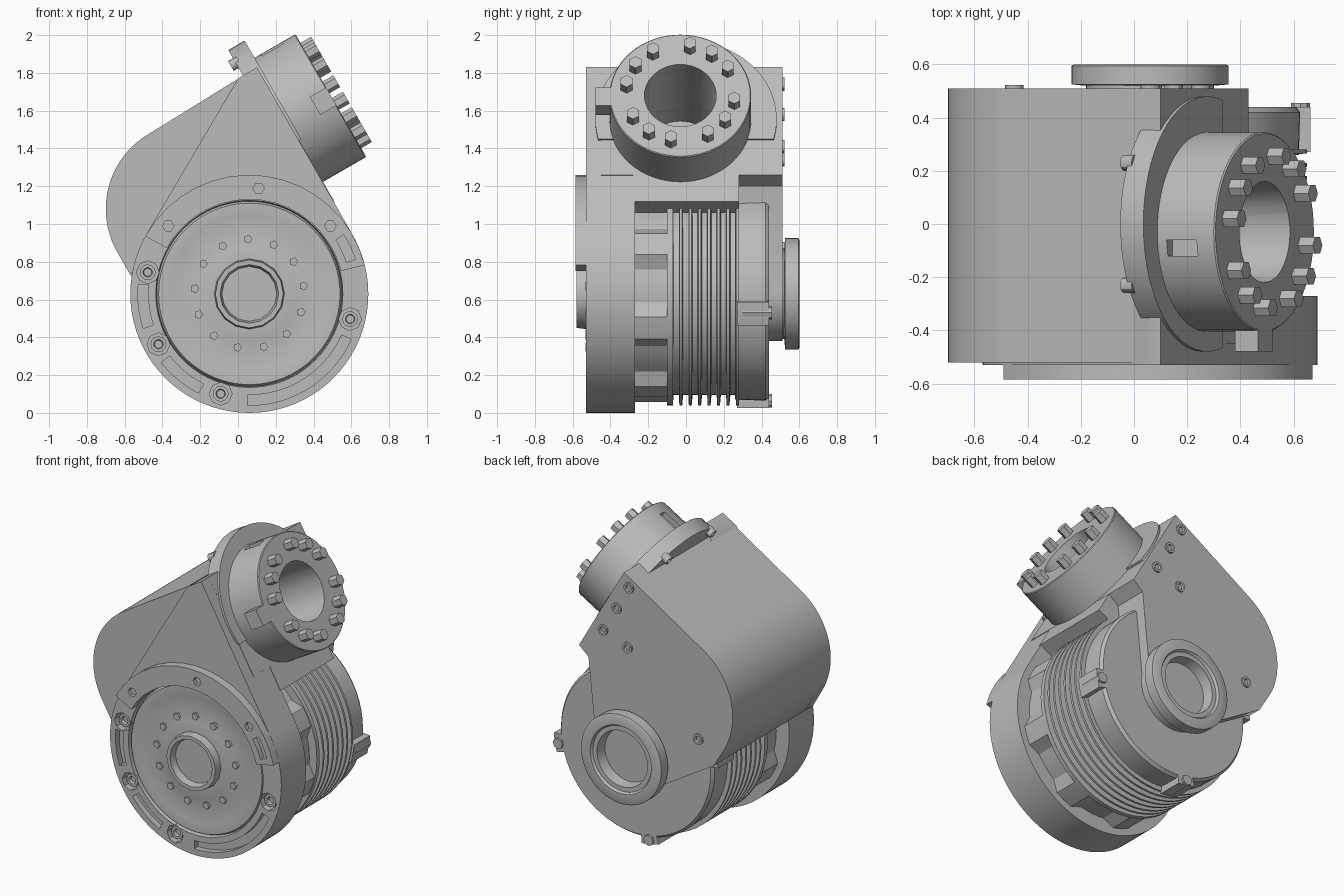
import bpy, bmesh
from math import cos, sin, radians, pi
from mathutils import Matrix

cube = bpy.data.objects.get("Cube")
if cube:
    bpy.data.objects.remove(cube)

grey = bpy.data.materials.new("machined_grey")
grey.use_nodes = True
GREY = (0.5, 0.5, 0.5, 1)
grey.diffuse_color = GREY
grey.node_tree.nodes["Principled BSDF"].inputs["Base Color"].default_value = GREY

# Frames: the extrusion axis is local z. FRONT and DRUM extrude towards -y, OUT along the tilted output axis.
FRONT = Matrix.Rotation(pi / 2, 4, 'X')
DRUM = Matrix.Translation((0.06, 0, 0.63)) @ FRONT
OUT = Matrix.Translation((0.275, -0.03, 1.555)) @ Matrix.Rotation(pi / 3, 4, 'Y')
parts = []


def make(name, bm, frame):
    bmesh.ops.remove_doubles(bm, verts=bm.verts, dist=0.0001)
    bmesh.ops.recalc_face_normals(bm, faces=bm.faces)
    me = bpy.data.meshes.new(name)
    bm.to_mesh(me)
    bm.free()
    me.transform(frame)
    me.materials.append(grey)
    ob = bpy.data.objects.new(name, me)
    bpy.context.scene.collection.objects.link(ob)
    parts.append(ob)
    return ob


def prism(name, pts, h0, h1, frame=FRONT):
    bm = bmesh.new()
    low = [bm.verts.new((x, y, h0)) for x, y in pts]
    top = [bm.verts.new((x, y, h1)) for x, y in pts]
    bm.faces.new(low[::-1])
    bm.faces.new(top)
    for i in range(len(pts)):
        j = (i + 1) % len(pts)
        bm.faces.new((low[i], low[j], top[j], top[i]))
    return make(name, bm, frame)


def lathe(name, profile, frame, seg=64):
    bm = bmesh.new()
    verts = [bm.verts.new((r, 0, h)) for r, h in profile]
    edges = [bm.edges.new(p) for p in zip(verts, verts[1:])]
    bmesh.ops.spin(bm, geom=verts + edges, cent=(0, 0, 0), axis=(0, 0, 1), angle=2 * pi, steps=seg)
    return make(name, bm, frame)


def arc(r, a0, a1, n=16, cx=0, cy=0):
    steps = [radians(a0 + (a1 - a0) * i / n) for i in range(n + 1)]
    return [(cx + r * cos(a), cy + r * sin(a)) for a in steps]


def sector(name, r0, r1, a0, a1, h0, h1):
    return prism(name, arc(r0, a0, a1) + arc(r1, a1, a0), h0, h1, DRUM)


def hexagon(r, cx=0, cy=0, n=6):
    return arc(r, 0, 360 - 360 / n, n - 1, cx, cy)


def cut(target, cutter):
    cutter.hide_render = True
    mod = target.modifiers.new("cut", 'BOOLEAN')
    mod.operation = 'DIFFERENCE'
    mod.solver = 'EXACT'
    mod.object = cutter
    with bpy.context.temp_override(object=target, active_object=target):
        bpy.ops.object.modifier_apply(modifier=mod.name)
    parts.remove(cutter)
    bpy.data.objects.remove(cutter)


def screw(name, x, y, h, frame, r=0.035, rise=0.012):
    at = frame @ Matrix.Translation((x, y, h))
    lathe(name, [(0, -0.02), (r, -0.02), (r, rise), (r * 0.6, rise), (r * 0.5, 0), (0, 0)], at, 12)


# Housing, with a rounded rear and a tapering back plate around the rear bearing
shell = arc(0.46, 210, 120, 20, -0.24, 1.08)
APEX = (0.1, 1.83)
housing = prism("housing", [(-0.56, 0.72)] + shell + [APEX, (0.43, 1.26), (0.36, 1.2)]
                + arc(0.25, 10, -110, 14, 0.06, 0.63), -0.51, 0.45)
prism("front_cover", [(-0.57, 0.73)] + shell + [APEX, (0.06, 1.2), (-0.4, 0.95)], 0.44, 0.52)
prism("front_bracket", [(0, 1.77), APEX] + arc(0.63, 30, 31, 1, 0.06, 0.63)
      + arc(0.56, 30, 150, 24, 0.06, 0.63) + arc(0.63, 149, 150, 1, 0.06, 0.63), 0.27, 0.53)
lip = prism("mount_lip", [(0.08, 1.8), APEX, (0.51, 1.12), (0.4, 1.06), (0.2, 1.2)], -0.28, 0.28)

# Front flange with a dished rotor face and a hub pocket
flange = lathe("front_flange", [(0, 0.27), (0.63, 0.27), (0.63, 0.53), (0.495, 0.53), (0.49, 0.5),
               (0.48, 0.52), (0.42, 0.52), (0.36, 0.505), (0.25, 0.525), (0.19, 0.53), (0, 0.53)], DRUM, 80)
lathe("front_hub", [(0.19, 0.5), (0.18, 0.58), (0.155, 0.58), (0.145, 0.535), (0, 0.535)], DRUM, 16)
for a in (168, 209, 254, 346):
    x, y = 0.55 * cos(radians(a)), 0.55 * sin(radians(a))
    cut(flange, prism("pocket_cutter", hexagon(0.06, x, y, 8), 0.47, 0.6, DRUM))
    screw("flange_screw", x, y, 0.49, DRUM, 0.042, 0.02)
for a0, a1 in ((175, 198), (218, 243), (269, 336)):
    cut(flange, sector("slot_cutter", 0.535, 0.59, a0, a1, 0.49, 0.6))
plate = sector("raised_arc_plate", 0.5, 0.63, 14, 151, 0.5, 0.585)
cut(plate, sector("slot_cutter", 0.54, 0.59, 18, 32, 0.55, 0.7))
for a in (40, 85, 140):
    x, y = 0.56 * cos(radians(a)), 0.56 * sin(radians(a))
    cut(plate, prism("pin_cutter", hexagon(0.03, x, y), 0.56, 0.7, DRUM))
for i in range(13):
    a = 2 * pi * (i + 0.3) / 13
    prism("rotor_bolt", hexagon(0.024, 0.29 * cos(a), 0.29 * sin(a), 5), 0.5, 0.532, DRUM)

# Scalloped section behind the flange
lobes = []
for k in range(8):
    c = -18 + 45 * k
    lobes += arc(0.585, c - 6, c + 6, 2) + arc(0.535, c + 13, c + 32, 4)
prism("scalloped_section", lobes, 0.09, 0.28, DRUM)

# Finned middle of the drum
fins = [(0, 0.1), (0.59, 0.1), (0.59, 0.07)]
for i in range(7):
    h = 0.05 - i * 0.05
    fins += [(0.535, h + 0.015), (0.535, h - 0.012), (0.59, h - 0.015), (0.59, h - 0.03)]
lathe("cooling_fins", fins + [(0.59, -0.28), (0, -0.28)], DRUM)

# Rear cap with four lugs
lathe("rear_cap", [(0, -0.26), (0.56, -0.26), (0.565, -0.42), (0.55, -0.44), (0, -0.44)], DRUM)
for k in range(4):
    a = -10 + 90 * k
    sector("rear_lug", 0.5, 0.605, a - 6, a + 6, -0.44, -0.27)
    x, y = 0.575 * cos(radians(a)), 0.575 * sin(radians(a))
    prism("lug_boss", hexagon(0.035, x, y, 8), -0.455, -0.3, DRUM)

# Rear bearing ring
lathe("rear_ring", [(0, -0.5), (0.24, -0.5), (0.24, -0.52), (0.295, -0.525), (0.295, -0.595), (0.285, -0.6),
      (0.225, -0.6), (0.215, -0.585), (0.185, -0.585), (0.175, -0.515), (0, -0.515)], DRUM, 48)

# Output collar, cylinder and bolt circle
collar = lathe("output_collar", [(0, -0.1), (0.48, -0.1), (0.48, 0), (0, 0)],
               OUT @ Matrix.Translation((0, 0.03, 0)))
front_only = prism("collar_cutter", [(0.12, -1), (1, -1), (1, 1), (0.12, 1)], -0.5, 0.5, OUT)
cut(collar, front_only)
output = lathe("output_cylinder", [(0, -0.05), (0.375, -0.05), (0.375, 0.245), (0.37, 0.25), (0, 0.25)], OUT)
for body in (output, collar, housing, lip):
    cut(body, lathe("bore_cutter", [(0, -0.35), (0.19, -0.35), (0.19, 0.4), (0, 0.4)], OUT, 48))
cut(output, prism("key_slot_cutter", [(-0.4, -0.09), (-0.33, -0.09), (-0.33, -0.03), (-0.4, -0.03)],
                  0.04, 0.17, OUT))
prism("index_tab", [(-0.05, -0.45), (0.06, -0.45), (0.06, -0.3), (-0.05, -0.3)], 0.15, 0.25, OUT)
for k in range(4):
    for d in (-25, 0, 25):
        a = radians(55 + 90 * k + d)
        prism("output_bolt", hexagon(0.036, -0.29 * sin(a), 0.29 * cos(a)), 0.2, 0.315, OUT)

# Screws on the back plate and behind the collar
for x, z in ((0.06, 1.74), (0.15, 1.58), (0.25, 1.41), (0.07, 1.34), (-0.45, 0.87)):
    screw("back_screw", x, z, 0.51, Matrix.Rotation(pi / 2, 4, 'X') @ Matrix.Scale(-1, 4, (0, 0, 1)))
for y in (-0.2, 0.26):
    screw("collar_screw", -0.4, y, 0.1, OUT @ Matrix.Rotation(pi, 4, 'X') @ Matrix.Scale(-1, 4, (0, 1, 0)),
          0.03, 0.03)

for ob in parts:
    bm = bmesh.new()
    bm.from_mesh(ob.data)
    bmesh.ops.recalc_face_normals(bm, faces=bm.faces)
    bm.to_mesh(ob.data)
    bm.free()
    ob.data.shade_smooth()
    ob.data.set_sharp_from_angle(angle=radians(30))
